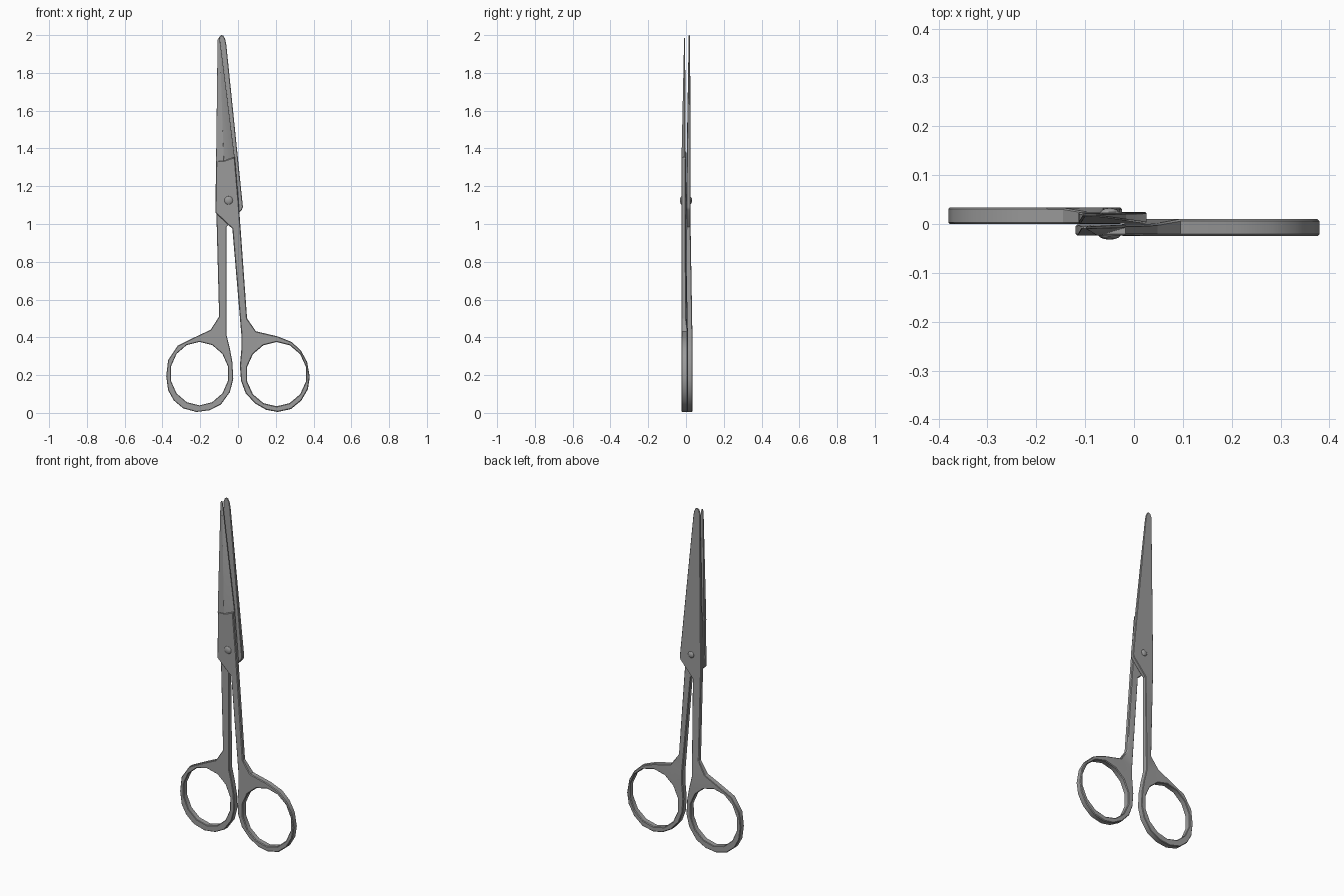
import bpy, bmesh, math
from mathutils import Vector

if "Cube" in bpy.data.objects:
    bpy.data.objects.remove(bpy.data.objects["Cube"], do_unlink=True)

steel = bpy.data.materials.new("steel grey")
steel.use_nodes = True
steel.diffuse_color = (0.33, 0.33, 0.33, 1)
steel.node_tree.nodes["Principled BSDF"].inputs["Base Color"].default_value = steel.diffuse_color


def finish(name, bm):
    bmesh.ops.recalc_face_normals(bm, faces=bm.faces[:])
    mesh = bpy.data.meshes.new(name)
    bm.to_mesh(mesh)
    bm.free()
    mesh.materials.append(steel)
    ob = bpy.data.objects.new(name, mesh)
    bpy.context.collection.objects.link(ob)
    bpy.ops.object.select_all(action='DESELECT')
    ob.select_set(True)
    bpy.context.view_layer.objects.active = ob
    bpy.ops.object.shade_smooth_by_angle(angle=math.radians(30))
    return ob


def inset(loop, d):
    """Move every corner of a counter-clockwise loop inward by d."""
    out = []
    for i, p in enumerate(loop):
        a, b, c = Vector(loop[i - 1]), Vector(p), Vector(loop[(i + 1) % len(loop)])
        n1 = Vector((a.y - b.y, b.x - a.x)).normalized()
        n2 = Vector((b.y - c.y, c.x - b.x)).normalized()
        m = (n1 + n2).normalized()
        out.append(b + m * d / max(m.dot(n1), 0.5))
    return out


def wind(loop, ccw=True):
    area = sum(loop[i - 1][0] * p[1] - p[0] * loop[i - 1][1] for i, p in enumerate(loop))
    return loop if (area > 0) == ccw else loop[::-1]


def plate(name, outline, front, back, hole=None, edge=0.004):
    """Chamfered plate; front and back give the depth at (x, z)."""
    loops = [wind(outline)] + ([wind(hole, False)] if hole else [])
    bm = bmesh.new()
    caps = [[], []]
    for loop in loops:
        small = inset(loop, edge)
        rows = []
        for pts, face, step in ((small, front, 0), (loop, front, edge),
                                (loop, back, -edge), (small, back, 0)):
            rows.append([bm.verts.new((p[0], face(*q) + step, p[1])) for p, q in zip(pts, loop)])
        n = len(loop)
        for r in range(3):
            for i in range(n):
                j = (i + 1) % n
                bm.faces.new((rows[r][i], rows[r][j], rows[r + 1][j], rows[r + 1][i]))
        for cap, row in zip(caps, (rows[0], rows[3])):
            cap += [bm.edges.get((row[i - 1], row[i])) for i in range(n)]
    for cap, ny in zip(caps, (-1, 1)):
        bmesh.ops.triangle_fill(bm, edges=cap, use_beauty=True, normal=(0, ny, 0))
    return finish(name, bm)


def ramp(*knots):
    """Depth that follows height through (z, y) knots."""
    def depth(x, z):
        if z <= knots[0][0]:
            return knots[0][1]
        for (z0, y0), (z1, y1) in zip(knots, knots[1:]):
            if z <= z1:
                return y0 + (y1 - y0) * (z - z0) / (z1 - z0)
        return knots[-1][1]
    return depth


def ellipse(cx, cz, rx, rz, n=14):
    return [(cx + rx * math.cos((i + 0.5) * math.tau / n),
             cz + rz * math.sin((i + 0.5) * math.tau / n)) for i in range(n)]


# Front half: pivot body, shank and finger ring
front_outline = [
    (-.116, 1.335), (-.12, 1.06), (-.03, .975), (.018, .41), (.018, .34), (.01, .25),
    (.016, .17), (.04, .105), (.09, .05), (.15, .016), (.21, .005), (.28, .02),
    (.335, .065), (.37, .125), (.38, .19), (.366, .27), (.333, .33), (.285, .375),
    (.21, .405), (.095, .432), (.048, .5), (.012, 1.0), (.003, 1.12), (-.017, 1.355),
    (-.075, 1.335)]
plate("front_handle", front_outline, ramp((0, -.025), (1, -.024)),
      ramp((.43, .01), (.5, .001), (1, -.001)), ellipse(.204, .205, .16, .17))

# Front blade: thick spine, and a ground face falling to the cutting edge
plate("front_blade_spine",
      [(-.116, 1.33), (-.075, 1.335), (-.097, 1.985), (-.103, 1.986), (-.108, 1.975)],
      ramp((1.335, -.024), (1.98, -.010)), ramp((1.33, -.001), (1.98, -.005)), edge=.0005)


def ground_face(x, z):
    return -.024 if z < 1.34 else (-.008 if z < 1.5 else -.010)


plate("front_blade_edge", [(-.075, 1.335), (-.017, 1.345), (-.096, 1.98), (-.1, 1.985)],
      ground_face, ramp((1.33, -.001), (1.98, -.005)), edge=.0005)

# Back half: blade, shank and finger ring in one plate
back_outline = [
    (-.105, 1.975), (-.098, 1.993), (-.088, 2.0), (-.078, 1.997), (-.068, 1.98),
    (-.062, 1.95), (.026, 1.09), (.02, 1.075), (-.06, .985), (-.06, .41), (-.043, .34),
    (-.03, .27), (-.025, .18), (-.043, .11), (-.09, .045), (-.15, .014), (-.22, .005),
    (-.29, .024), (-.34, .066), (-.37, .12), (-.38, .195), (-.37, .28), (-.32, .355),
    (-.23, .4), (-.145, .44), (-.1, .51), (-.114, 1.04), (-.113, 1.2)]
plate("back_blade_and_handle", back_outline,
      ramp((0, 0), (1, .001), (1.2, .001), (1.98, .014)),
      ramp((.43, .034), (.5, .025), (1.2, .024), (1.98, .022)),
      ellipse(-.204, .208, .155, .168), edge=.003)

# Pivot screw: a low dome on each side
for name, y, r in (("front_screw", -.022, .023), ("back_screw", .023, .019)):
    bm = bmesh.new()
    bmesh.ops.create_uvsphere(bm, u_segments=14, v_segments=8, radius=1)
    for v in bm.verts:
        v.co = Vector((v.co.x * r - .05, v.co.y * .010 + y, v.co.z * r + 1.125))
    finish(name, bm)
